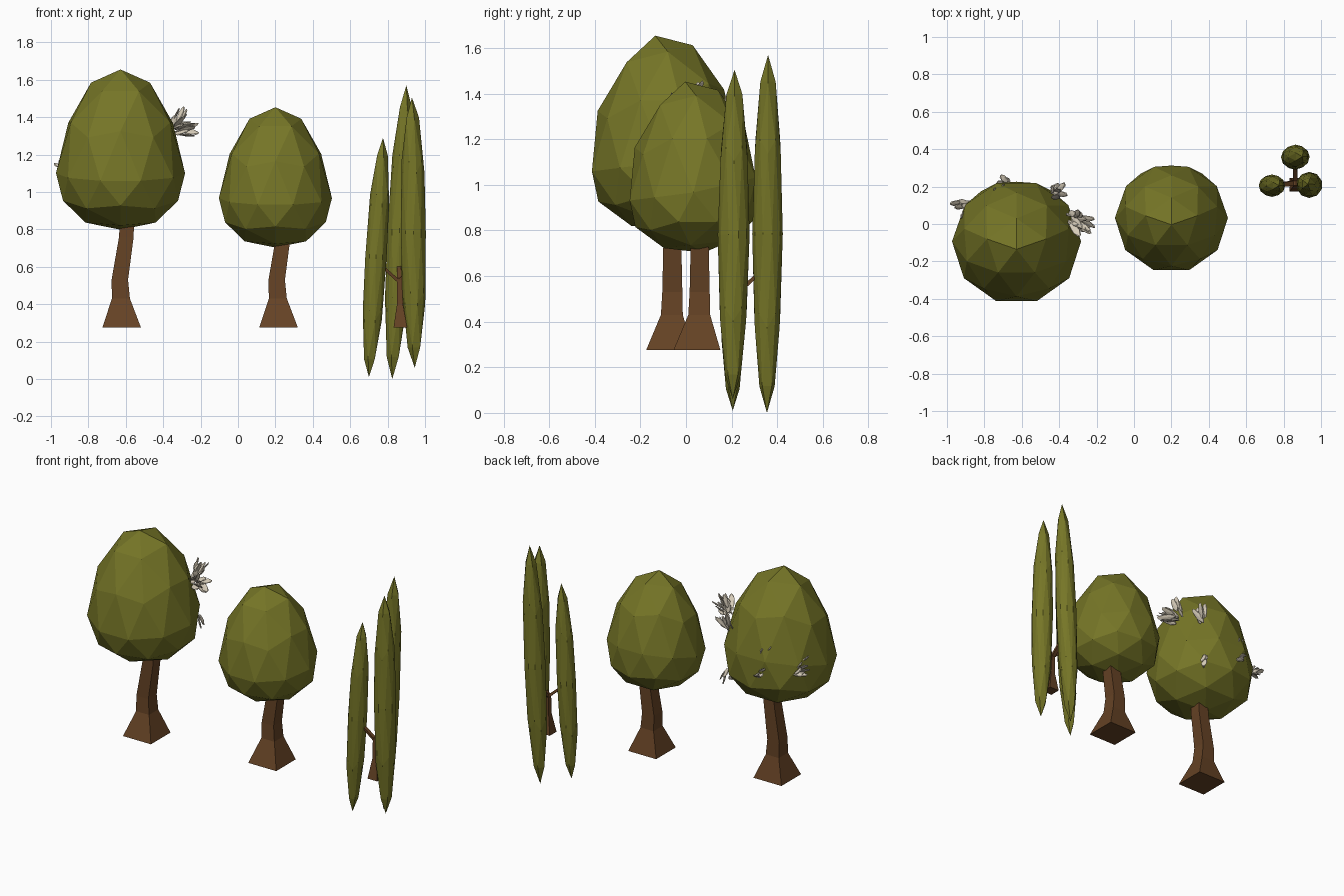
import bpy, bmesh, random
from math import radians
from mathutils import Vector, Matrix

if "Cube" in bpy.data.objects:
    bpy.data.objects.remove(bpy.data.objects["Cube"])

random.seed(4)


def material(name, rgb):
    m = bpy.data.materials.new(name)
    m.diffuse_color = (*rgb, 1)
    m.use_nodes = True
    m.node_tree.nodes["Principled BSDF"].inputs["Base Color"].default_value = m.diffuse_color
    return m


LEAF = material("leaf_green", (0.18, 0.18, 0.02))
BARK = material("bark", (0.13, 0.055, 0.018))
PETAL = material("petal_cream", (0.68, 0.61, 0.49))


def finish(bm, name, mat):
    bmesh.ops.recalc_face_normals(bm, faces=bm.faces)
    me = bpy.data.meshes.new(name)
    bm.to_mesh(me)
    bm.free()
    me.materials.append(mat)
    ob = bpy.data.objects.new(name, me)
    bpy.context.collection.objects.link(ob)
    return ob


def crown(name, x, y, z, s):
    """Egg-shaped low-poly crown, widest below the middle."""
    bm = bmesh.new()
    turn = Matrix.Rotation(radians(8), 4, 'X') @ Matrix.Rotation(radians(90), 4, 'Z')
    bmesh.ops.create_icosphere(bm, subdivisions=2, radius=1, matrix=turn)
    for v in bm.verts:
        a, b, c = v.co
        taper = 1 - 0.1 * c
        v.co = (x + a * 0.345 * s * taper, y + b * 0.335 * s * taper,
                z + c * s * (0.56 if c > 0 else 0.305))
    finish(bm, name, LEAF)


def loft(name, sections):
    """Square-section trunk or branch through (x, y, z, half width) stations."""
    bm = bmesh.new()
    rings = [[bm.verts.new((x + i * h, y + j * h, z))
              for i, j in ((-1, -1), (1, -1), (1, 1), (-1, 1))]
             for x, y, z, h in sections]
    for lo, hi in zip(rings, rings[1:]):
        for k in range(4):
            bm.faces.new((lo[k], lo[k - 1], hi[k - 1], hi[k]))
    bm.faces.new(rings[0])
    bm.faces.new(rings[-1])
    finish(bm, name, BARK)


def spindle(name, bottom, top, r):
    """Tall narrow cypress foliage leaning from bottom to top."""
    bottom, top = Vector(bottom), Vector(top)
    bm = bmesh.new()
    bmesh.ops.create_icosphere(bm, subdivisions=2, radius=1)
    for v in bm.verts:
        p = bottom.lerp(top, (v.co.z + 1) / 2)
        v.co = p + Vector((v.co.x * r, v.co.y * r, 0))
    finish(bm, name, LEAF)


def blossom(name, base, direction, count, length, spread):
    """Fan of flat pointed petals leaving the crown surface."""
    bm = bmesh.new()
    for _ in range(count):
        d = Vector(direction).normalized()
        d += Vector([random.uniform(-spread, spread) for _ in range(3)])
        size = length * random.uniform(0.65, 1.05)
        start = Vector(base) + Vector([random.uniform(-0.025, 0.025) for _ in range(3)])
        mat = (Matrix.Translation(start + d.normalized() * size * 0.5)
               @ d.to_track_quat('X', 'Z').to_matrix().to_4x4()
               @ Matrix.Rotation(random.uniform(-0.8, 0.8), 4, 'X')
               @ Matrix.Diagonal((size / 2, 0.021, 0.006, 1)))
        bmesh.ops.create_icosphere(bm, subdivisions=1, radius=1, matrix=mat)
    finish(bm, name, PETAL)


# Two round trees
for side, cx, cy, cz, s, tx, ty in (("left", -0.628, -0.093, 1.10, 1.0, -0.622, -0.072),
                                    ("right", 0.20, 0.033, 0.967, 0.876, 0.217, 0.048)):
    crown(side + "_crown", cx, cy, cz, s)
    loft(side + "_trunk", [(tx, ty, 0.275, 0.103), (tx - 0.004, ty + 0.01, 0.43, 0.048),
                           (tx - 0.01, ty + 0.012, 0.53, 0.044),
                           (tx + 0.025, ty + 0.012, 0.76, 0.039),
                           (tx + 0.03, ty + 0.012, 0.9, 0.037)])

# Cypress group: three spindles on a small forked trunk
spindle("cypress_left", (0.70, 0.205, 0.01), (0.775, 0.205, 1.29), 0.06)
spindle("cypress_back", (0.825, 0.355, 0.0), (0.90, 0.36, 1.57), 0.067)
spindle("cypress_right", (0.945, 0.205, 0.06), (0.93, 0.213, 1.505), 0.07)
loft("cypress_trunk", [(0.868, 0.21, 0.275, 0.036), (0.866, 0.215, 0.40, 0.016),
                       (0.862, 0.22, 0.54, 0.013)])
for i, tip in enumerate(((0.75, 0.205, 0.62), (0.86, 0.35, 0.64), (0.94, 0.21, 0.62))):
    loft("cypress_branch_%d" % (i + 1), [(0.862, 0.22, 0.52, 0.013), (*tip, 0.011)])

# Blossoms on the left crown: big sprays, then small patches on the back
blossom("blossom_right", (-0.335, 0.03, 1.32), (0.8, -0.35, 0.25), 13, 0.15, 0.42)
blossom("blossom_right_top", (-0.34, 0.04, 1.35), (0.45, 0.0, 0.9), 5, 0.12, 0.3)
blossom("blossom_left", (-0.88, 0.10, 1.10), (-0.75, 0.0, 0.25), 9, 0.11, 0.45)
blossom("blossom_back", (-0.44, 0.155, 1.29), (0.4, 0.1, 0.7), 6, 0.13, 0.4)
for i, (p, d) in enumerate((((-0.70, 0.19, 1.20), (-0.2, 0.1, 0.5)),
                            ((-0.68, 0.21, 1.07), (-0.4, 0.15, 0.3)),
                            ((-0.45, 0.18, 1.02), (0.3, 0.1, -0.5)))):
    blossom("blossom_patch_%d" % (i + 1), p, d, 4, 0.075, 0.25)
